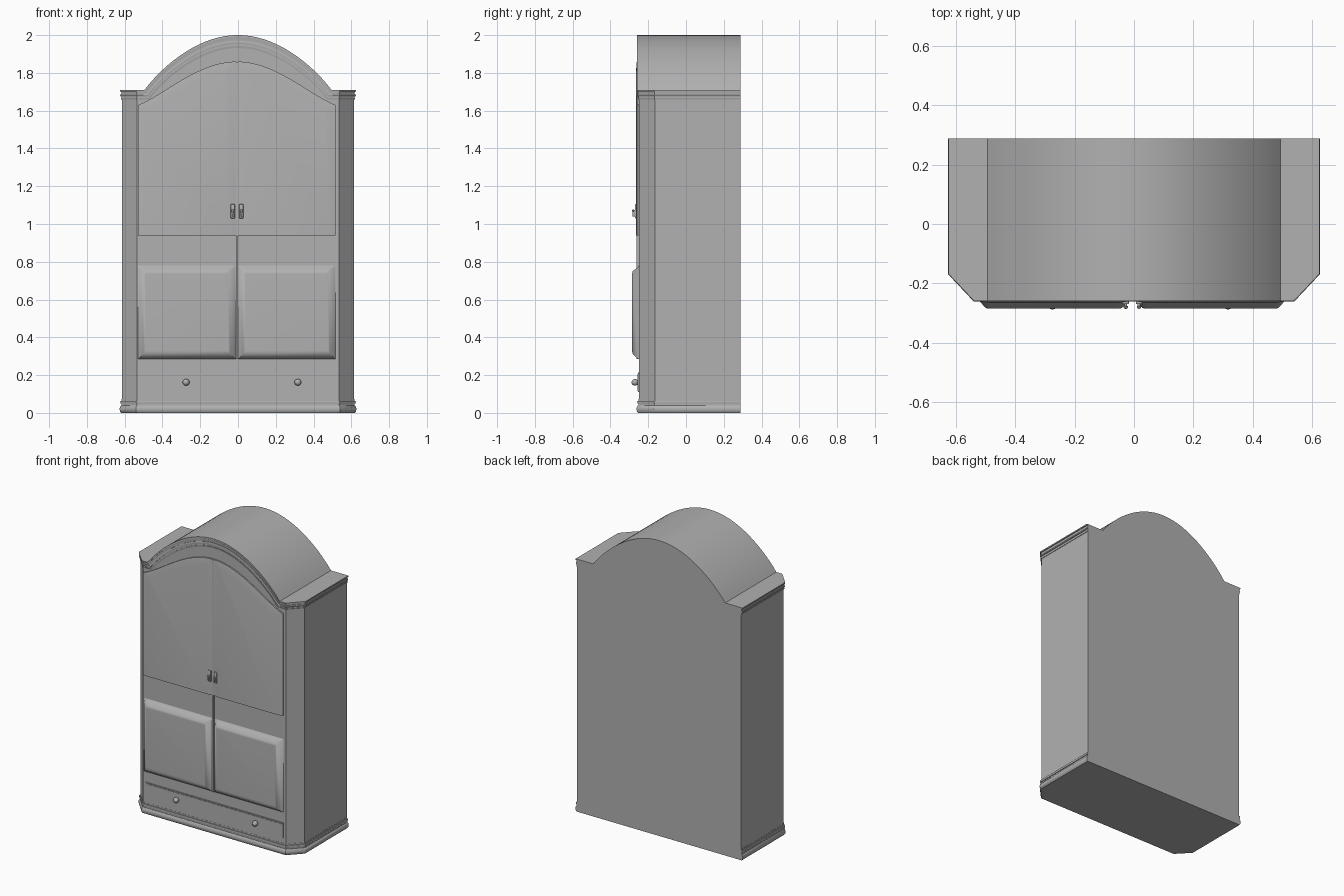
import bpy, bmesh, math
from mathutils import Vector

if "Cube" in bpy.data.objects:
    bpy.data.objects.remove(bpy.data.objects["Cube"])

FRONT, BACK, TOP = -0.25, 0.288, 1.71

# Mid-grey finish shared by every part
grey = bpy.data.materials.new("grey_finish")
grey.diffuse_color = (0.44, 0.44, 0.44, 1)
grey.use_nodes = True
grey.node_tree.nodes["Principled BSDF"].inputs["Base Color"].default_value = grey.diffuse_color


def finish(bm, name, angle=35):
    bmesh.ops.recalc_face_normals(bm, faces=bm.faces)
    me = bpy.data.meshes.new(name)
    bm.to_mesh(me)
    bm.free()
    me.shade_smooth()
    me.set_sharp_from_angle(angle=math.radians(angle))
    me.materials.append(grey)
    ob = bpy.data.objects.new(name, me)
    bpy.context.collection.objects.link(ob)
    return ob


def loft(name, rings, closed=True, angle=35):
    """Skin matching rings and cap the ends."""
    bm = bmesh.new()
    rows = [[bm.verts.new(p) for p in r] for r in rings]
    for a, b in zip(rows, rows[1:]):
        n = len(a)
        for i in range(n):
            j = (i + 1) % n
            bm.faces.new((a[i], a[j], b[j], b[i]))
    if closed:
        bm.faces.new(rows[0])
    bm.faces.new(rows[-1])
    return finish(bm, name, angle)


def sweep(name, path, profile, place, scale=lambda p: 1):
    """Mitred sweep: profile (offset to the right of path, height)."""
    pts = [Vector(p) for p in path]
    rings = []
    for i, p in enumerate(pts):
        d = [(pts[k + 1] - pts[k]).normalized()
             for k in (i - 1, i) if 0 <= k < len(pts) - 1]
        ns = [Vector((v.y, -v.x)) for v in d]
        m = (ns[0] + ns[-1]).normalized()
        m /= m.dot(ns[0])
        rings.append([place(*(p + m * o * scale(p)), h) for o, h in profile])
    return loft(name, rings)


def box(name, x0, x1, y0, y1, z0, z1, bevel=0.0):
    bm = bmesh.new()
    bmesh.ops.create_cube(bm, size=1)
    for v in bm.verts:
        v.co = ((x0 + x1) / 2 + v.co.x * (x1 - x0),
                (y0 + y1) / 2 + v.co.y * (y1 - y0),
                (z0 + z1) / 2 + v.co.z * (z1 - z0))
    if bevel:
        bmesh.ops.bevel(bm, geom=bm.edges[:], offset=bevel, segments=2,
                        profile=0.5, affect='EDGES')
    return finish(bm, name)


def turned(name, x, z, profile, n=20):
    """Lathe around the y axis from (radius, y) pairs."""
    ring = [2 * math.pi * i / n for i in range(n)]
    return loft(name, [[(x + r * math.cos(a), y, z + r * math.sin(a))
                        for a in ring] for r, y in profile])


def panel(name, x0, x1, z0, top, loops, n=20, angle=60):
    """Raised door panel; loops are (side, bottom, top inset, y)."""
    rings = []
    for s, b, t, y in loops:
        a, c = x0 + s, x1 - s
        ring = [(a, y, z0 + b), (c, y, z0 + b)]
        xs = [c + (a - c) * i / n for i in range(n + 1)]
        rings.append(ring + [(x, y, top(x) - t) for x in xs])
    return loft(name, rings, closed=False, angle=angle)


# Carcass with chamfered front corners
plan = [(-0.615, BACK), (-0.615, -0.165), (-0.535, FRONT),
        (0.535, FRONT), (0.615, -0.165), (0.615, BACK)]
loft("carcass", [[(x, y, z) for x, y in plan] for z in (0, TOP)])


# Arched top: halfway between a circular arc and a cosine swell
def arch_height(t):
    circle = (math.sqrt(0.567 ** 2 - (0.495 * t) ** 2) - 0.277) / 0.29
    return TOP + 0.145 * (circle + math.cos(math.pi / 2 * t))


N = 40
arch = [(0.495 * t, arch_height(t)) for t in (-1 + 2 * i / N for i in range(N + 1))]
loft("arched_top", [[(x, y, z) for x, z in arch] for y in (FRONT, BACK)])

# Cornice: arched front moulding plus mirrored side returns, (drop, projection)
crown = [(0, -0.005), (0, 0.010), (0.008, 0.010), (0.008, 0.004),
         (0.018, 0.002), (0.022, 0.002), (0.022, 0.007), (0.028, 0.009),
         (0.034, 0.007), (0.034, 0.002), (0.042, 0.002), (0.042, 0.005),
         (0.050, 0.003), (0.050, -0.005)]
sweep("arch_moulding", [(-0.535, TOP)] + arch + [(0.535, TOP)], crown,
      lambda u, v, h: (u, FRONT - h, v), lambda p: 1 + 1.3 * (p.y - TOP))
side_path = [(0.5, FRONT)] + plan[3:]
for s, side in ((-1, "left"), (1, "right")):
    sweep("cornice_" + side, side_path, [(o, TOP - d) for d, o in crown],
          lambda u, v, h: (s * u, v, h))

# Base plinth moulding
base = [(-0.005, 0), (0.004, 0), (0.010, 0.008), (0.012, 0.02), (0.010, 0.032),
        (0.004, 0.040), (0.002, 0.040), (0.002, 0.050), (0.007, 0.050),
        (0.009, 0.057), (0.007, 0.064), (0.001, 0.064), (0.001, 0.074), (-0.005, 0.074)]
sweep("base_moulding", plan, base, lambda u, v, h: (u, v, h))


# Doors: arched upper panels and pillowed lower panels
def door_top(x):
    c = max(0.0, math.cos(math.pi / 2 * (x + 0.006) / 0.54))
    return 1.625 + 0.235 * c ** 1.3


for side, x0, x1 in (("left", -0.53, -0.011), ("right", -0.001, 0.517)):
    panel("upper_panel_" + side, x0, x1, 0.94, door_top,
          [(0, 0, 0, FRONT), (0, 0, 0, -0.259), (0.038, 0, 0.05, -0.266)])
    panel("lower_panel_" + side, x0, x1, 0.285, lambda x: 0.78,
          [(0, 0, 0, FRONT), (0.006, 0.003, 0.012, -0.257),
           (0.03, 0.028, 0.03, -0.284), (0.04, 0.045, 0.045, -0.285)])
box("door_meeting_strip", -0.011, -0.001, -0.262, -0.245, 0.285, 1.858)

# Door handles: back plate, post and drop pull
for side, x in (("left", -0.028), ("right", 0.017)):
    box("handle_plate_" + side, x - 0.011, x + 0.011, -0.27, -0.25, 1.03, 1.105, 0.003)
    turned("handle_post_" + side, x, 1.07,
           [(0.005, -0.265), (0.005, -0.276), (0.008, -0.278), (0.006, -0.284), (0.002, -0.286)], 12)
    box("handle_pull_" + side, x - 0.005, x + 0.005, -0.283, -0.268, 1.04, 1.07, 0.003)

# Drawer front with a raised border and two knobs
box("drawer_front", -0.514, 0.517, -0.255, -0.24, 0.11, 0.213)
box("drawer_field", -0.507, 0.510, -0.258, -0.25, 0.117, 0.206)
for side, x in (("left", -0.275), ("right", 0.317)):
    ball = [(0.018 * math.sin(a), -0.270 + 0.018 * math.cos(a))
            for a in (math.radians(40 + 12.5 * i) for i in range(12))]
    turned("drawer_knob_" + side, x, 0.162, [(0.009, -0.25), (0.009, -0.257)] + ball)
